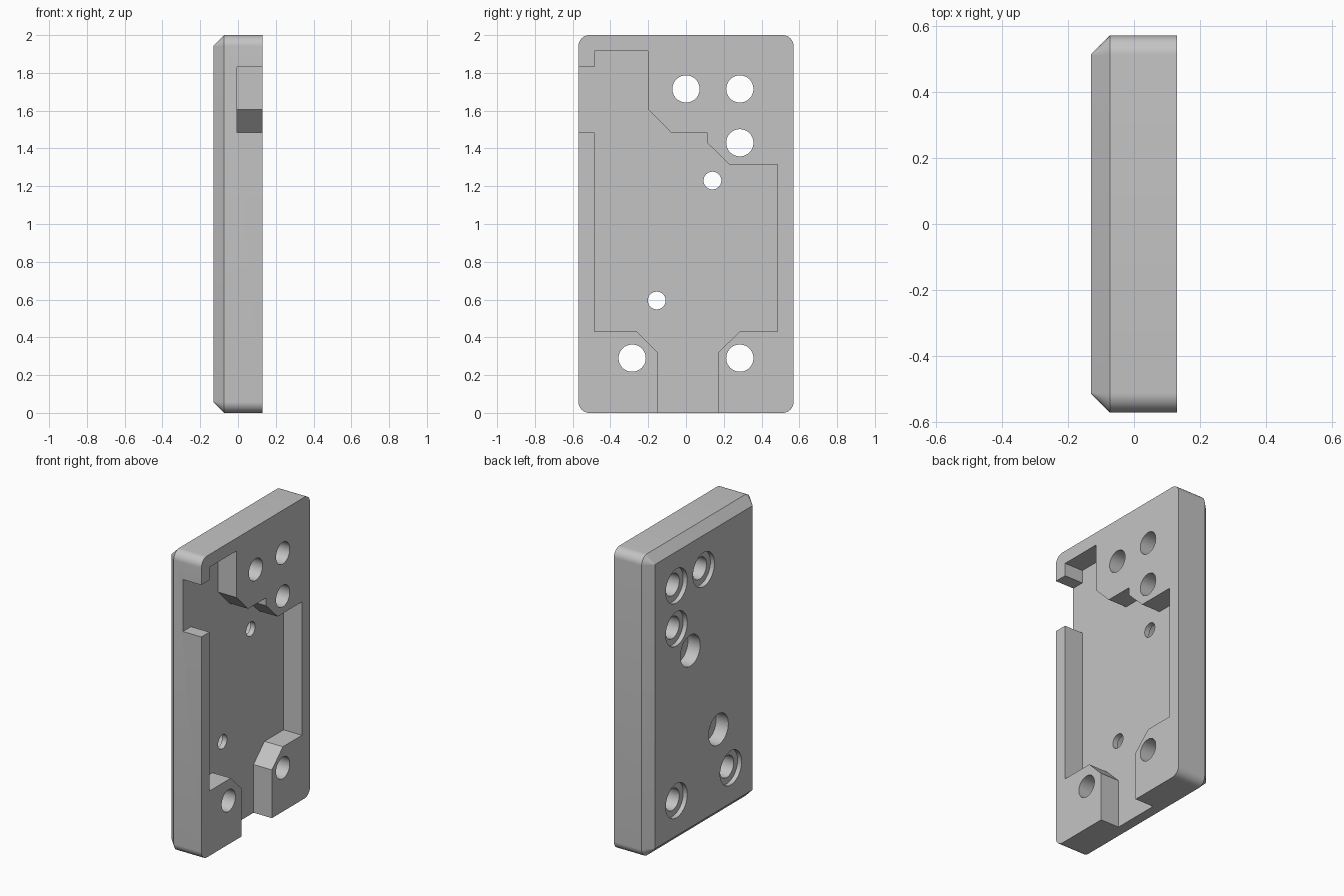
import bpy, bmesh
from math import sin, cos, pi

cube = bpy.data.objects.get("Cube")
if cube:
    bpy.data.objects.remove(cube, do_unlink=True)

HALF_X, HALF_Y, HEIGHT = 0.13, 0.57, 2.0
CHAMFER, CORNER = 0.057, 0.059

metal = bpy.data.materials.new("light grey metal")
metal.use_nodes = True
grey = (0.55, 0.55, 0.55, 1)
metal.diffuse_color = grey
metal.node_tree.nodes["Principled BSDF"].inputs["Base Color"].default_value = grey


def loft(bm, rings):
    """Skin a closed solid through (x, [(y, z), ...]) sections."""
    loops = [[bm.verts.new((x, y, z)) for y, z in pts] for x, pts in rings]
    count = len(loops[0])
    for a, b in zip(loops, loops[1:]):
        for i in range(count):
            j = (i + 1) % count
            bm.faces.new((a[i], a[j], b[j], b[i]))
    bm.faces.new(loops[0][::-1])
    bm.faces.new(loops[-1])


def circle(y, z, r, n=48):
    return [(y + r * cos(2 * pi * i / n), z + r * sin(2 * pi * i / n)) for i in range(n)]


def rounded_outline(inset, radius, steps=10):
    pts = []
    cy, cz = HALF_Y - inset - radius, HEIGHT / 2 - inset - radius
    for q, (sy, sz) in enumerate([(1, 1), (-1, 1), (-1, -1), (1, -1)]):
        for i in range(steps + 1):
            a = (q + i / steps) * pi / 2
            pts.append((sy * cy + radius * cos(a), HEIGHT / 2 + sz * cz + radius * sin(a)))
    return pts


def make_object(name, bm):
    bmesh.ops.recalc_face_normals(bm, faces=bm.faces[:])
    mesh = bpy.data.meshes.new(name)
    bm.to_mesh(mesh)
    bm.free()
    mesh.materials.append(metal)
    obj = bpy.data.objects.new(name, mesh)
    bpy.context.collection.objects.link(obj)
    return obj


# Rounded plate with a chamfered outer face
bm = bmesh.new()
loft(bm, [(-HALF_X, rounded_outline(CHAMFER, CORNER - CHAMFER)),
          (-HALF_X + CHAMFER, rounded_outline(0, CORNER)),
          (HALF_X, rounded_outline(0, CORNER))])
plate = make_object("mounting_plate", bm)

# Stepped pocket, open at the bottom and through the front wall
pocket = [(-0.15, -0.1), (-0.15, 0.32), (-0.26, 0.43), (-0.485, 0.43),
          (-0.485, 1.485), (-0.7, 1.485), (-0.7, 1.83), (-0.485, 1.83),
          (-0.485, 1.915), (-0.2, 1.915), (-0.2, 1.605), (-0.08, 1.485),
          (0.11, 1.485), (0.11, 1.432), (0.23, 1.315), (0.485, 1.315),
          (0.485, 0.43), (0.285, 0.43), (0.17, 0.32), (0.17, -0.1)]
bm = bmesh.new()
loft(bm, [(-0.005, pocket), (0.3, pocket)])
pocket_cutter = make_object("pocket_cutter", bm)

# Counterbored screw holes: bore radius, recess radius, recess depth, centres
hole_sets = [
    (0.072, 0.113, 0.03, [(0, 1.715), (0.285, 1.715), (0.285, 1.43),
                          (-0.285, 0.29), (0.285, 0.29)]),
    (0.047, 0.103, 0.09, [(0.14, 1.23), (-0.155, 0.595)]),
]
bm = bmesh.new()
for bore, recess, depth, centres in hole_sets:
    seat = -HALF_X + depth
    for y, z in centres:
        loft(bm, [(-0.3, circle(y, z, recess)), (seat, circle(y, z, recess)),
                  (seat, circle(y, z, bore)), (0.3, circle(y, z, bore))])
hole_cutter = make_object("hole_cutter", bm)

# Cut the pocket and holes, then drop the cutters
bpy.ops.object.select_all(action="DESELECT")
bpy.context.view_layer.objects.active = plate
plate.select_set(True)
for cutter in (pocket_cutter, hole_cutter):
    cutter.hide_render = True
    mod = plate.modifiers.new(cutter.name, "BOOLEAN")
    mod.operation, mod.solver, mod.object = "DIFFERENCE", "EXACT", cutter
    bpy.ops.object.modifier_apply(modifier=mod.name)
    bpy.data.objects.remove(cutter, do_unlink=True)

bpy.ops.object.shade_smooth_by_angle()
